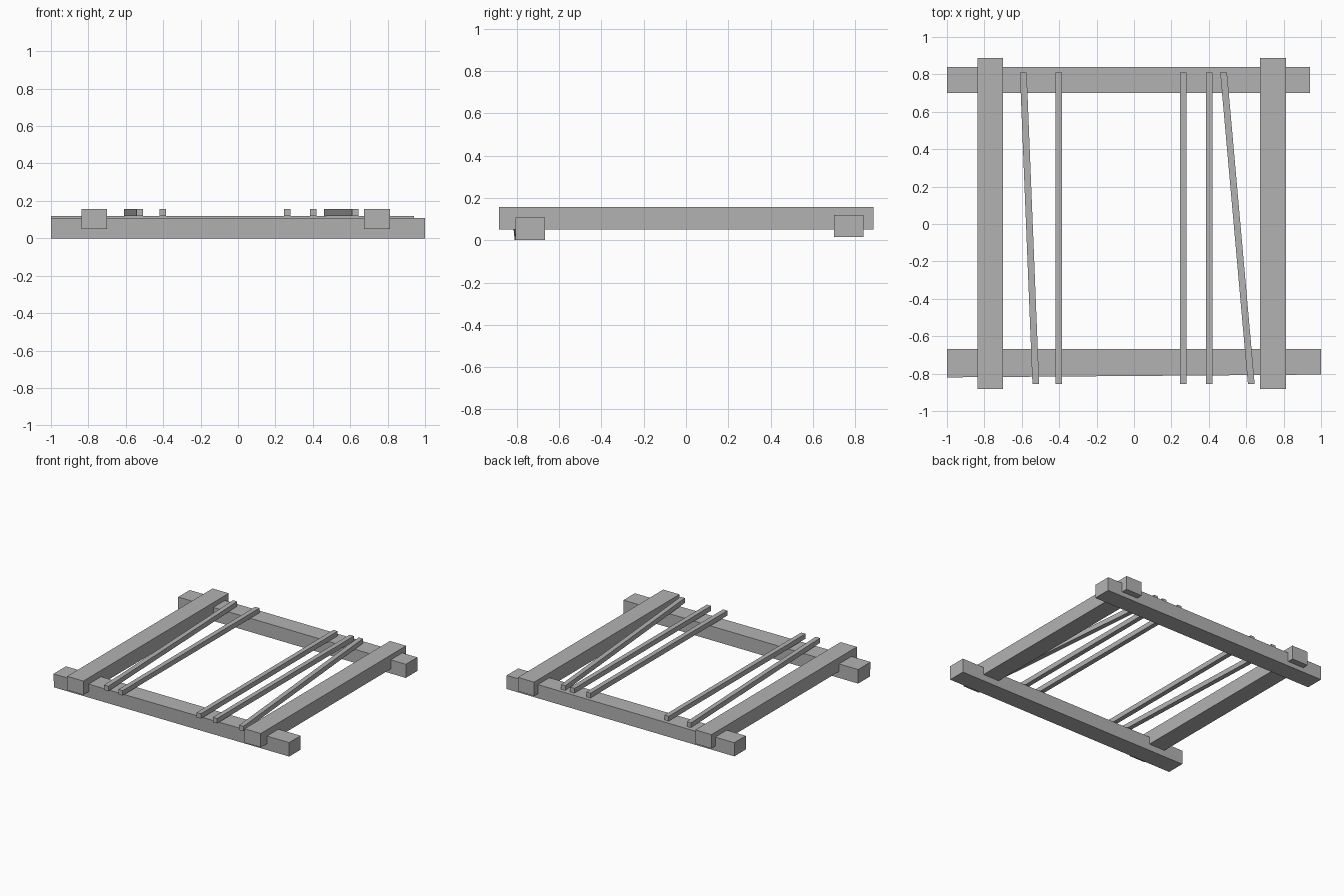
import bpy
import bmesh

cube = bpy.data.objects.get("Cube")
if cube:
    bpy.data.objects.remove(cube, do_unlink=True)

# Single flat grey
grey = bpy.data.materials.new("plain grey")
grey.use_nodes = True
colour = (0.45, 0.45, 0.45, 1)
grey.diffuse_color = colour
grey.node_tree.nodes["Principled BSDF"].inputs["Base Color"].default_value = colour


def beam(name, x, y, z, adjust=None):
    """Box between (low, high) limits; adjust may move its corners."""
    bm = bmesh.new()
    bmesh.ops.create_cube(bm, size=1)
    for v in bm.verts:
        v.co = [lim[0] if c < 0 else lim[1] for c, lim in zip(v.co, (x, y, z))]
        if adjust:
            adjust(v.co)
    mesh = bpy.data.meshes.new(name)
    bm.to_mesh(mesh)
    bm.free()
    mesh.materials.append(grey)
    obj = bpy.data.objects.new(name, mesh)
    bpy.context.collection.objects.link(obj)
    return obj


# Front rail, its outer face slightly hewn out of true at the right end
def hewn(co):
    if co.x < 0 and co.y < -0.75:
        co.y -= 0.015 if co.z > 0.05 else 0.005


beam("front_rail", (-1, 1), (-0.805, -0.667), (0, 0.108), hewn)
beam("back_rail", (-1, 0.94), (0.70, 0.84), (0.015, 0.12))

# Heavy side beams lapped over the rails
beam("right_beam", (-0.838, -0.70), (-0.883, 0.887), (0.05, 0.157))
beam("left_beam", (0.674, 0.812), (-0.883, 0.887), (0.05, 0.157))

# Thin slats: centre x at the front end and at the back end
slats = {
    "right_slanted_slat": (-0.525, -0.592),
    "right_slat": (-0.402, -0.402),
    "inner_left_slat": (0.264, 0.264),
    "outer_left_slat": (0.402, 0.402),
    "left_slanted_slat": (0.627, 0.479),
}
half = 0.018
for name, (front, back) in slats.items():
    def slant(co, front=front, back=back):
        co.x += front if co.y < 0 else back
    beam(name, (-half, half), (-0.855, 0.81), (0.119, 0.157), slant)
